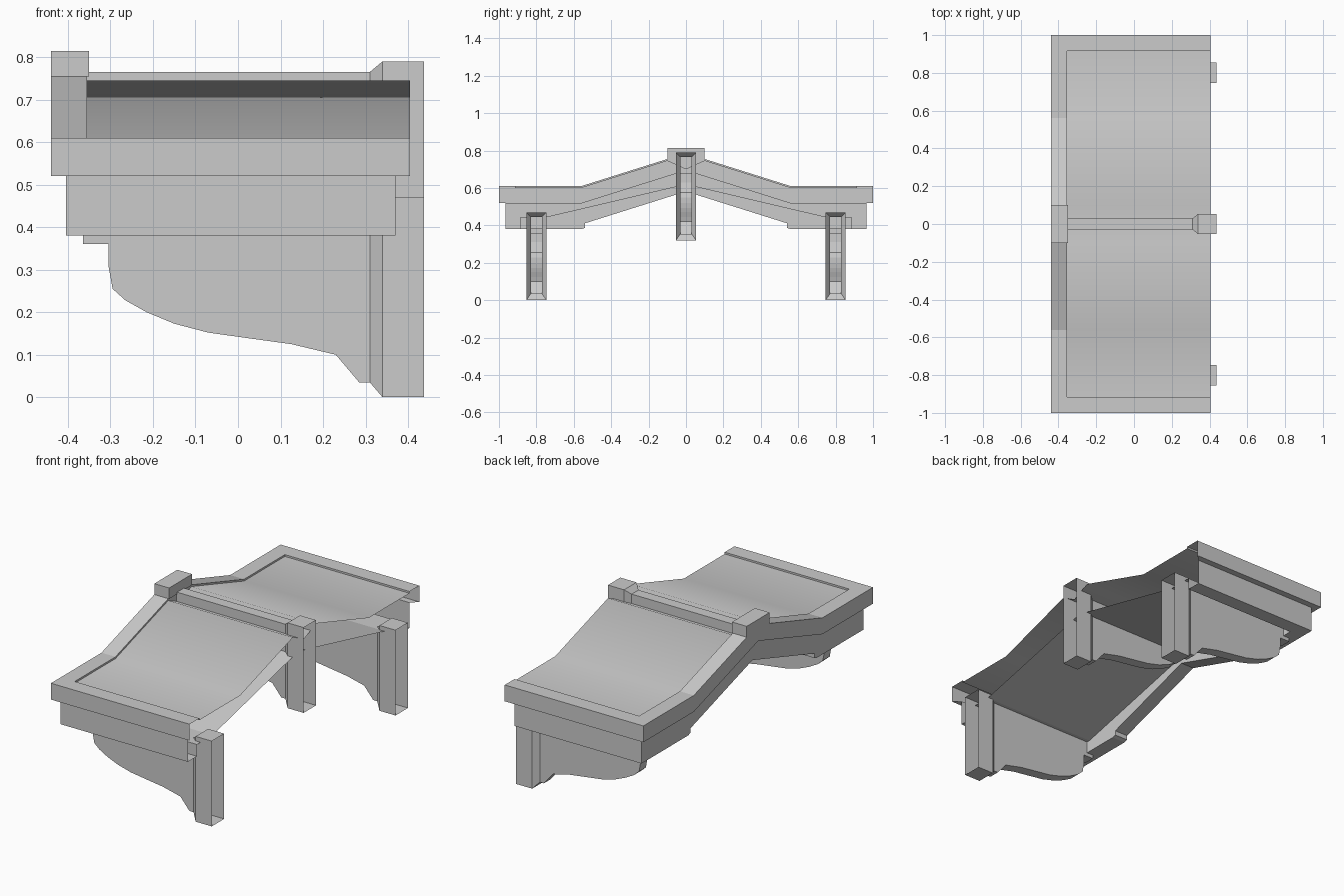
import bpy
import bmesh

cube = bpy.data.objects.get("Cube")
if cube:
    bpy.data.objects.remove(cube, do_unlink=True)

stone = bpy.data.materials.new("pale_grey_stone")
stone.use_nodes = True
stone.diffuse_color = (0.6, 0.6, 0.6, 1)
stone.node_tree.nodes["Principled BSDF"].inputs["Base Color"].default_value = (0.6, 0.6, 0.6, 1)

KNEE, SLOPE, CAP = 0.56, 0.315, 0.10


def rise(y, knee=KNEE, slope=SLOPE):
    return max(0, knee - abs(y)) * slope


def top_z(y):
    return 0.61 + min(rise(y), rise(CAP))


def panel_z(y):
    return 0.70 if abs(y) < 0.01 else 0.60 + rise(y)


def ledge_z(y):
    return 0.52 + rise(y)


def soffit_z(y):
    return 0.445 + rise(y, 0.75, 0.235)


def make(name, bm, smooth=False, recalc=True):
    if recalc:
        bmesh.ops.recalc_face_normals(bm, faces=bm.faces[:])
    for f in bm.faces:
        f.smooth = smooth
    mesh = bpy.data.meshes.new(name)
    bm.to_mesh(mesh)
    bm.free()
    mesh.materials.append(stone)
    obj = bpy.data.objects.new(name, mesh)
    bpy.context.collection.objects.link(obj)
    return obj


def skin(bm, rows, closed=False):
    """Bridge successive rows of points with quads."""
    rows = [[bm.verts.new(p) for p in row] for row in rows]
    for a, b in zip(rows, rows[1:]):
        n = len(a)
        for i in range(n if closed else n - 1):
            j = (i + 1) % n
            bm.faces.new((a[i], a[j], b[j], b[i]))


def sheet(name, x0, x1, half, ys, height, smooth, up):
    ys = [-half] + [-y for y in ys] + [0] + ys[::-1] + [half]
    bm = bmesh.new()
    skin(bm, [[(x, y, height(y)) for x in (x0, x1)] for y in ys])
    if not up:
        bmesh.ops.reverse_faces(bm, faces=bm.faces[:])
    return make(name, bm, smooth, recalc=False)


# Moulded edge: one section swept round three sides, open at the wall side
def bottom_z(y, raised):
    return 0.38 + rise(y) + (0.025 if raised else 0)


SECTION = [
    (0.085, 0.405, lambda y, r: panel_z(y)),
    (0.085, 0.405, lambda y, r: top_z(y)),
    (0, 0.405, lambda y, r: top_z(y)),
    (0, 0.405, lambda y, r: ledge_z(y)),
    (0.035, 0.37, lambda y, r: ledge_z(y)),
    (0.035, 0.37, bottom_z),
    (0.115, 0.37, bottom_z),
    (0.115, 0.37, lambda y, r: soffit_z(y)),
]
half_path = [(0.75, False), (KNEE, False), (0.54, False), (0.54, True), (CAP, True)]
stations = [(-y, r) for y, r in half_path] + [(0, True)] + half_path[::-1]
rows = [[(end, d - 1, z(-1, False)) for d, end, z in SECTION],
        [(d - 0.44, d - 1, z(-1, False)) for d, end, z in SECTION]]
rows += [[(d - 0.44, y, z(y, r)) for d, end, z in SECTION] for y, r in stations]
rows += [[(d - 0.44, 1 - d, z(1, False)) for d, end, z in SECTION],
         [(end, 1 - d, z(1, False)) for d, end, z in SECTION]]
bm = bmesh.new()
skin(bm, rows)
make("roof_edge_moulding", bm)

# Recessed roof surface and the soffit beneath it
sheet("roof_panel", -0.355, 0.405, 0.915, [KNEE, CAP], panel_z, True, True)
sheet("soffit", -0.325, 0.37, 0.885, [0.75], soffit_z, False, False)

# Block on the ridge end
bm = bmesh.new()
bmesh.ops.create_cube(bm, size=1)
for v in bm.verts:
    v.co.x = -0.35 if v.co.x > 0 else -0.44
    v.co.y *= 2 * CAP
    v.co.z = 0.815 if v.co.z > 0 else top_z(CAP)
make("ridge_cap_block", bm)

# Brackets: a scrolled web with a wider hollow wall plate
WEB = [(0.31, 0.445), (-0.365, 0.445), (-0.365, 0.36), (-0.305, 0.36), (-0.305, 0.31),
       (-0.295, 0.255), (-0.265, 0.228), (-0.215, 0.2), (-0.15, 0.173), (-0.07, 0.152),
       (0.03, 0.138), (0.125, 0.125), (0.23, 0.1), (0.285, 0.035), (0.31, 0.035)]


def bracket(name, y, lift):
    bm = bmesh.new()
    sides = [[(px, y + s, pz + lift) for px, pz in WEB] for s in (-0.03, 0.03)]
    skin(bm, sides)
    for side in sides:
        bm.faces.new([bm.verts.new(p) for p in side])
    rings = []
    for x, w, lo, hi in ((0.31, 0.03, 0.035, 0.445), (0.34, 0.054, 0, 0.47), (0.438, 0.054, 0, 0.47)):
        rings.append([(x, y + a * w, z + lift) for a, z in ((-1, lo), (1, lo), (1, hi), (-1, hi))])
    skin(bm, rings, closed=True)
    bmesh.ops.remove_doubles(bm, verts=bm.verts[:], dist=0.0005)
    return make(name, bm)


bracket("right_bracket", -0.8, 0)
bracket("left_bracket", 0.8, 0)
bracket("ridge_bracket", 0, 0.32)
